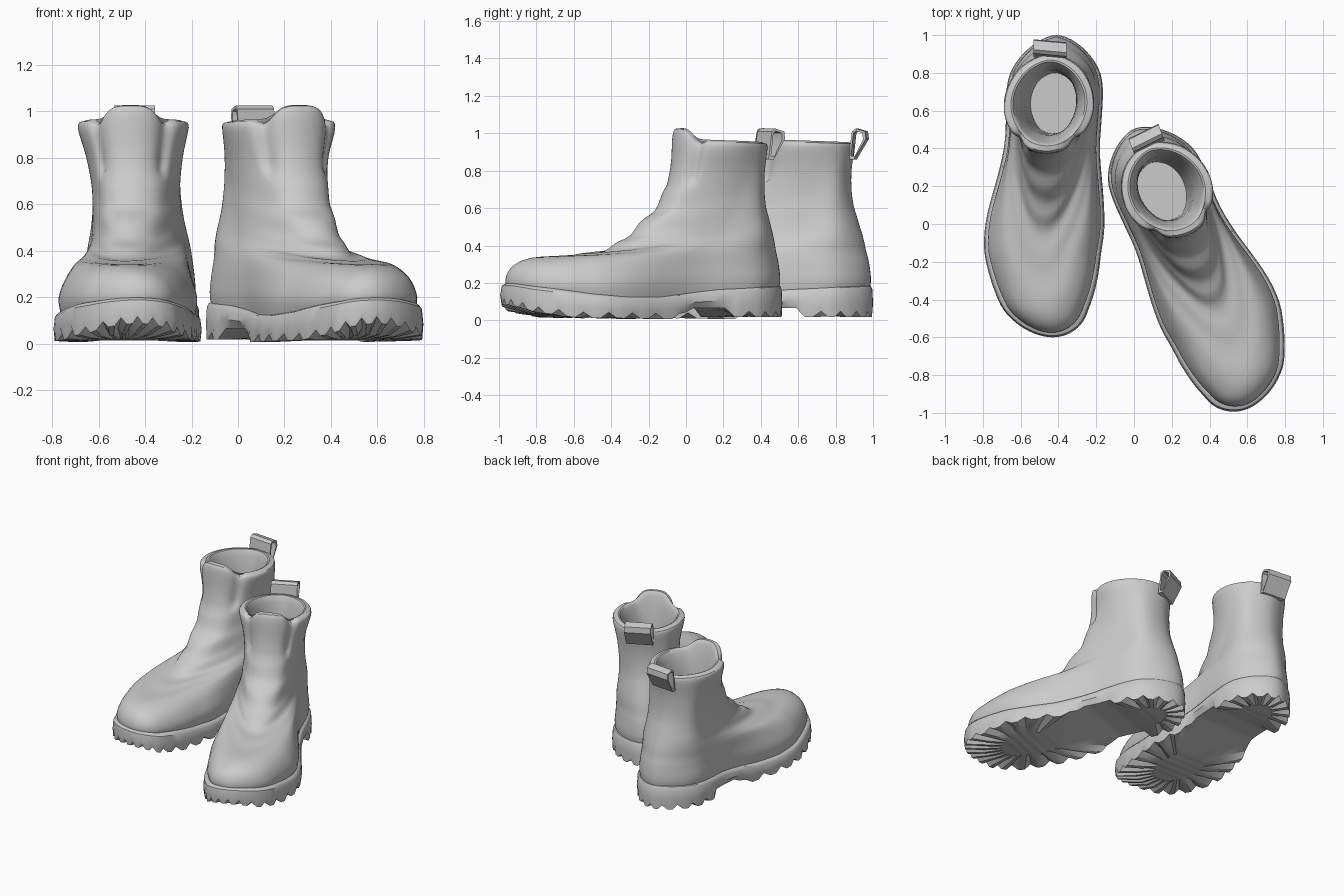
import bpy, bmesh, math
from mathutils import Matrix

if "Cube" in bpy.data.objects:
    bpy.data.objects.remove(bpy.data.objects["Cube"])

N = 96  # columns around the boot


def cr(p0, p1, p2, p3, t):
    """Catmull-Rom blend of equal-length tuples."""
    return tuple(0.5 * (2 * b + (c - a) * t + (2 * a - 5 * b + 4 * c - d) * t * t
                        + (3 * b - a - 3 * c + d) * t ** 3)
                 for a, b, c, d in zip(p0, p1, p2, p3))


def table(pts, y):
    """Piecewise linear lookup."""
    if y <= pts[0][0]:
        return pts[0][1]
    for (a, va), (b, vb) in zip(pts, pts[1:]):
        if y <= b:
            return va + (vb - va) * (y - a) / (b - a)
    return pts[-1][1]


CENTRE = [(-.6, -.43), (-.45, -.468), (-.15, -.484), (.05, -.467), (.25, -.447), (.5, -.427), (1, -.41)]
SOLE_TOP = [(-.6, .19), (-.5, .165), (-.2, .12), (0, .105), (.2, .105), (.55, .145), (1, .168)]
SOLE_LOW = [(-.6, .09), (-.5, .045), (-.3, .015), (.33, .005), (.37, .065), (.59, .065), (.61, .018), (1, .018)]


def outline(w, n=N):
    """Foot-shaped loop as (t along the length, half width); w = widths at four stations."""
    half = list(zip((.08, .33, .62, .88), w))
    loop = [(0, 0)] + half + [(1, 0)] + [(t, -x) for t, x in reversed(half)]
    k, out = len(loop), []
    for i in range(n):
        f = i * k / n
        j = int(f)
        out.append(cr(loop[j - 1], loop[j], loop[(j + 1) % k], loop[(j + 2) % k], f - j))
    return out


def loft(bm, rings):
    """Skin closed rings and close both ends with strips across."""
    vr = [[bm.verts.new(p) for p in r] for r in rings]
    n = len(vr[0])
    for a, b in zip(vr, vr[1:]):
        for i in range(n):
            bm.faces.new((a[i], a[(i + 1) % n], b[(i + 1) % n], b[i]))
    for r in (vr[0], vr[-1]):
        for i in range(n // 2):
            q = [r[i], r[i + 1], r[(n - i - 1) % n], r[(n - i) % n]]
            bm.faces.new(list(dict.fromkeys(q)))


# front y, front z, back y, back z, four half widths, tongue lift
RINGS = [
    (-.53, .12, .96, .10, .19, .285, .22, .20, 0),
    (-.575, .20, .988, .20, .195, .295, .235, .22, 0),
    (-.545, .285, .98, .30, .168, .262, .23, .214, 0),
    (-.44, .335, .963, .37, .12, .225, .223, .207, 0),
    (-.22, .345, .948, .44, .10, .193, .212, .20, 0),
    (-.03, .375, .93, .50, .09, .17, .20, .19, 0),
    (.09, .44, .912, .56, .09, .162, .193, .178, 0),
    (.21, .54, .895, .62, .10, .165, .19, .168, 0),
    (.31, .65, .885, .70, .11, .17, .19, .16, 0),
    (.36, .80, .885, .80, .115, .19, .205, .155, .01),
    (.375, .935, .90, .925, .13, .225, .23, .15, .06),
    (.40, .965, .885, .945, .12, .205, .21, .135, .06),
    (.43, .945, .85, .935, .10, .170, .175, .11, .05),
    (.47, .75, .82, .75, .08, .13, .135, .09, 0),
    (.48, .35, .80, .35, .07, .115, .12, .08, 0),
]


def upper(bm):
    rows, last = [], len(RINGS) - 1
    for j in range(last):
        for s in range(4):
            row = cr(RINGS[max(j - 1, 0)], RINGS[j], RINGS[j + 1], RINGS[min(j + 2, last)], s / 4)
            rows.append((j + s / 4, row))
    rows.append((last, RINGS[-1]))
    rings = []
    for v, (yf, zf, yb, zb, w1, w2, w3, w4, lift) in rows:
        # flex wrinkles over the instep
        crease = .006 * math.sin(v * math.pi * 2 / 1.3) if 3.9 < v < 8.6 else 0
        ring = []
        for t, x in outline((w1, w2, w3, w4)):
            front = max(0, 1 - t / .45)
            y = yf + (yb - yf) * t
            z = zf + (zb - zf) * t + lift * math.exp(-(t / .07) ** 2)
            # groove beside the tongue
            dip = .018 * math.exp(-((t - .12) / .05) ** 2) if 8.5 < v < 11.5 else 0
            wav = crease * front
            lean = -.028 * min(1, max(0, (z - .3) / .6))
            ring.append((table(CENTRE, y) + lean + x * (1 - dip * 4), y - wav + dip, z + wav - dip))
        rings.append(ring)
    loft(bm, rings)


def sole(bm):
    base = [(x, -.6 + 1.6 * t) for t, x in outline((.215, .316, .255, .235))]

    def ring(scale, share, lift=0, notch=0):
        """share blends tread (0) to welt (1); notch is the groove height."""
        out = []
        for i, (x, y) in enumerate(base):
            arch = .35 < y < .6
            groove = notch and i % 3 == 0 and not arch
            sx = scale * (.93 if arch and share == 0 else 1) * (.975 if groove else 1)
            yy = y
            if y > .75 or y < -.1 or (scale < .8 and not arch):
                mid = .78 if y >= .6 else -.12
                yy = mid + (y - mid) * scale
            z = table(SOLE_LOW, yy) * (1 - share) + table(SOLE_TOP, yy) * share
            out.append((table(CENTRE, yy) + x * sx, yy, z + lift + (notch if groove else 0)))
        return out

    loft(bm, [ring(.9, 1, .02), ring(.945, 1, .015), ring(.982, 1), ring(1, .5),
              ring(.985, 0, 0, .03), ring(.7, 0, 0, .03), ring(.42, 0, .004)])


def pull_loop(bm):
    outer = [(.875, .86), (.895, 1.01), (.915, 1.025), (.965, 1.01), (.97, .97), (.905, .86)]
    cy = sum(p[0] for p in outer) / 6
    cz = sum(p[1] for p in outer) / 6
    inner = [(cy + (y - cy) * .68, cz + (z - cz) * .82) for y, z in outer]
    sides = [[[bm.verts.new((-.445 + s * .088, y - s * .008, z)) for y, z in prof]
              for prof in (outer, inner)] for s in (-1, 1)]
    (a, b), (c, d) = sides
    for i in range(6):
        k = (i + 1) % 6
        for p, q in ((a, c), (c, d), (d, b), (b, a)):
            bm.faces.new((p[i], p[k], q[k], q[i]))


def make(name, builder, matrix):
    bm = bmesh.new()
    builder(bm)
    bm.transform(matrix)
    bmesh.ops.recalc_face_normals(bm, faces=bm.faces)
    me = bpy.data.meshes.new(name)
    bm.to_mesh(me)
    bm.free()
    ob = bpy.data.objects.new(name, me)
    bpy.context.collection.objects.link(ob)
    bpy.ops.object.select_all(action='DESELECT')
    ob.select_set(True)
    bpy.context.view_layer.objects.active = ob
    bpy.ops.object.shade_smooth_by_angle(angle=math.radians(35))


# second boot: mirrored, turned out and moved forward
turned = (Matrix.Translation((.302, -.237, 0)) @ Matrix.Rotation(math.radians(21), 4, 'Z')
          @ Matrix.Diagonal((-1, 1, 1, 1)) @ Matrix.Translation((.42, -.2, 0)))
for side, m in (("right", Matrix.Identity(4)), ("left", turned)):
    make(side + "_boot_upper", upper, m)
    make(side + "_boot_sole", sole, m)
    make(side + "_boot_pull_loop", pull_loop, m)
